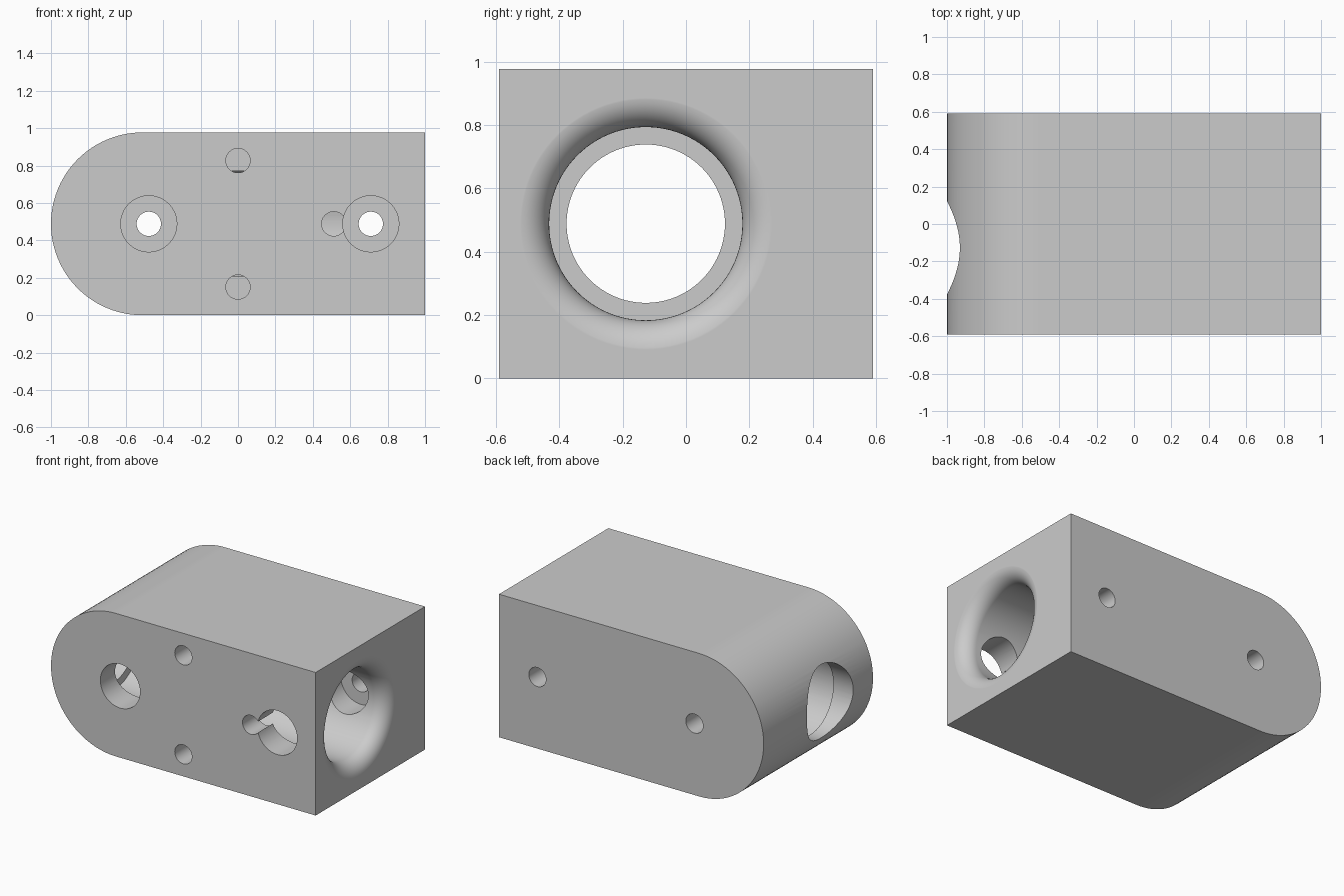
import bpy, bmesh, math
from mathutils import Matrix

cube = bpy.data.objects.get("Cube")
if cube:
    bpy.data.objects.remove(cube, do_unlink=True)

HALF_Y, HEIGHT = 0.59, 0.977
MID = HEIGHT / 2
BORE_Y = -0.127

grey = bpy.data.materials.new("plain_grey")
grey.use_nodes = True
colour = (0.6, 0.6, 0.6, 1)
grey.diffuse_color = colour
grey.node_tree.nodes["Principled BSDF"].inputs["Base Color"].default_value = colour


def make_object(name, bm):
    bmesh.ops.recalc_face_normals(bm, faces=bm.faces)
    mesh = bpy.data.meshes.new(name)
    bm.to_mesh(mesh)
    bm.free()
    mesh.materials.append(grey)
    ob = bpy.data.objects.new(name, mesh)
    bpy.context.collection.objects.link(ob)
    return ob


def lathe(name, profile, axis, origin, sides):
    """Solid of revolution; profile holds (distance along axis, radius)."""
    bm = bmesh.new()
    rings = []
    for d, r in profile:
        ring = []
        for i in range(sides):
            a = math.tau * i / sides
            u, v = r * math.cos(a), r * math.sin(a)
            ring.append(bm.verts.new((d, u, v) if axis == "x" else (u, d, v)))
        rings.append(ring)
    for a, b in zip(rings, rings[1:]):
        for i in range(sides):
            j = (i + 1) % sides
            bm.faces.new((a[i], a[j], b[j], b[i]))
    bm.faces.new(rings[0])
    bm.faces.new(rings[-1])
    bm.transform(Matrix.Translation(origin))
    return make_object(name, bm)


# Block with one half-round end
bm = bmesh.new()
outline = [(1, 0), (1, HEIGHT)]
for i in range(49):
    a = math.pi * (0.5 + i / 48)
    outline.append((-1 + MID + MID * math.cos(a), MID + MID * math.sin(a)))
face = bm.faces.new([bm.verts.new((x, -HALF_Y, z)) for x, z in outline])
extruded = bmesh.ops.extrude_face_region(bm, geom=[face])
moved = [v for v in extruded["geom"] if isinstance(v, bmesh.types.BMVert)]
bmesh.ops.translate(bm, verts=moved, vec=(0, 2 * HALF_Y, 0))
block = make_object("clamp_block", bm)

# Long stepped bore with a flared mouth
WIDE, NARROW, FLARE = 0.305, 0.25, 0.1
bore = [(-1.2, NARROW), (-0.85, NARROW), (-0.85, WIDE)]
for i in range(13):
    a = math.pi / 2 * i / 12
    bore.append((0.9005 + FLARE * math.sin(a), WIDE + FLARE * (1 - math.cos(a))))
bore.append((1.2, WIDE + FLARE))
cutters = [lathe("bore_cutter", bore, "x", (0, BORE_Y, MID), 96)]

# Counterbored bolt holes, running right through
bolt = [(-0.8, 0.15), (0.31, 0.15), (0.31, 0.065), (0.8, 0.065)]
for x in (-0.477, 0.71):
    cutters.append(lathe("bolt_cutter", bolt, "y", (x, 0, MID), 64))

# Blind pin holes in the front face
pin = [(-0.8, 0.065), (-0.245, 0.065)]
for x, z in ((0, MID + 0.338), (0, MID - 0.338), (0.512, MID)):
    cutters.append(lathe("pin_cutter", pin, "y", (x, 0, z), 48))

for cutter in cutters:
    mod = block.modifiers.new("cut", "BOOLEAN")
    mod.operation = "DIFFERENCE"
    mod.solver = "EXACT"
    mod.object = cutter

# Bake the cuts, then discard the cutters
bpy.context.view_layer.update()
graph = bpy.context.evaluated_depsgraph_get()
baked = bpy.data.meshes.new_from_object(block.evaluated_get(graph))
block.modifiers.clear()
block.data = baked
for cutter in cutters:
    bpy.data.objects.remove(cutter, do_unlink=True)

# Smooth curved walls, crisp rims, flat faces kept flat
for ob in bpy.context.selected_objects:
    ob.select_set(False)
block.select_set(True)
bpy.context.view_layer.objects.active = block
bpy.ops.object.shade_smooth_by_angle(angle=math.radians(30))
weighted = block.modifiers.new("weighted_normals", "WEIGHTED_NORMAL")
weighted.keep_sharp = True
